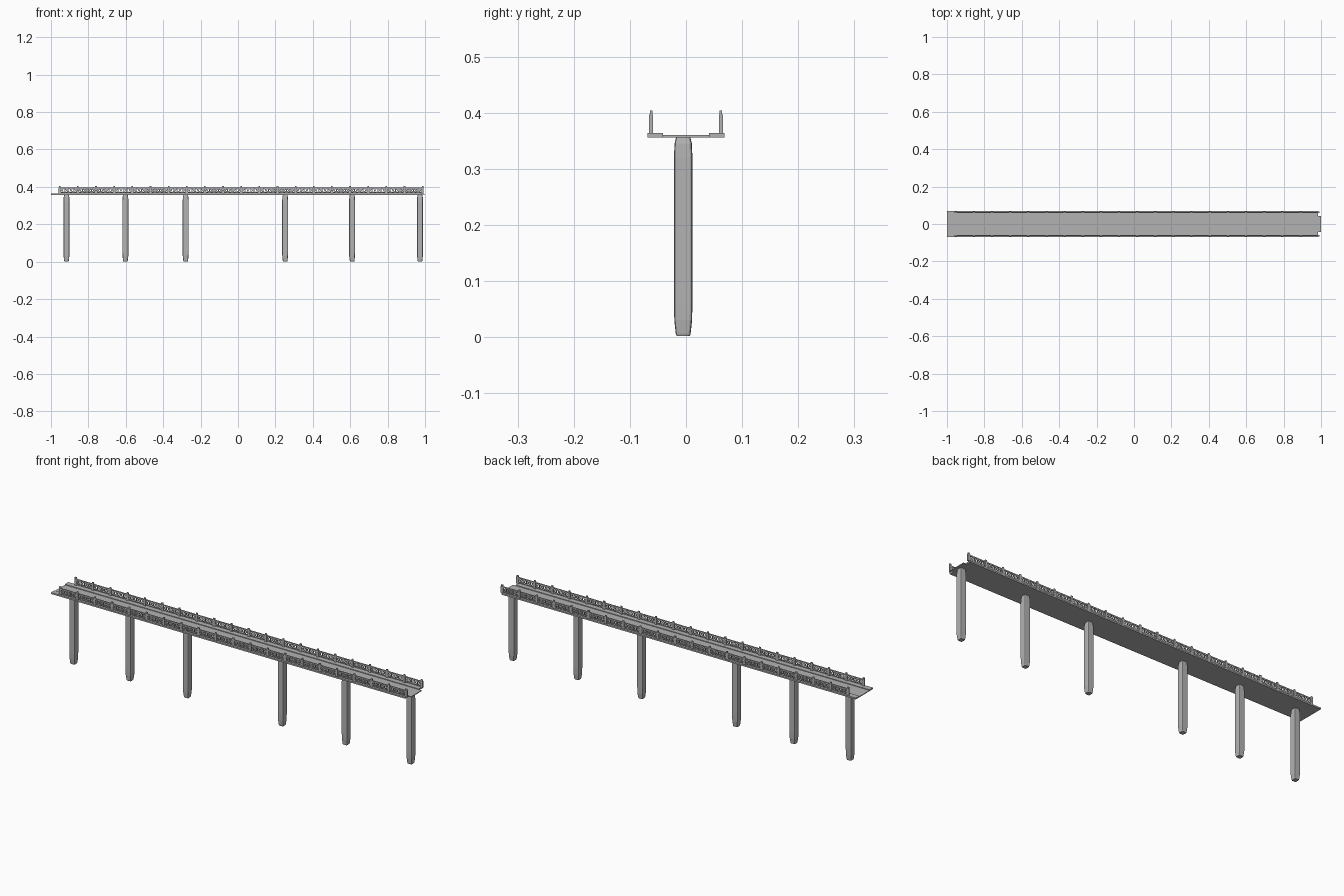
import bpy, bmesh
from math import pi
from mathutils import Matrix, Vector

cube = bpy.data.objects.get("Cube")
if cube:
    bpy.data.objects.remove(cube, do_unlink=True)

concrete = bpy.data.materials.new("concrete grey")
concrete.use_nodes = True
grey = (0.45, 0.45, 0.45, 1)
concrete.diffuse_color = grey
concrete.node_tree.nodes["Principled BSDF"].inputs["Base Color"].default_value = grey


def add_box(bm, lo, hi):
    lo, hi = Vector(lo), Vector(hi)
    size = Matrix.Diagonal((*(hi - lo), 1))
    return bmesh.ops.create_cube(bm, size=1, matrix=Matrix.Translation((lo + hi) / 2) @ size)["verts"]


def finish(bm, name):
    mesh = bpy.data.meshes.new(name)
    bm.to_mesh(mesh)
    bm.free()
    mesh.materials.append(concrete)
    obj = bpy.data.objects.new(name, mesh)
    bpy.context.collection.objects.link(obj)
    return obj


# Road slab, longer than the walkways at one end
bm = bmesh.new()
add_box(bm, (-1, -0.042, 0.356), (1, 0.042, 0.36))
finish(bm, "road_deck")

# Raised walkways along both edges
for side, name in ((1, "left"), (-1, "right")):
    ys = sorted((side * 0.041, side * 0.069))
    bm = bmesh.new()
    add_box(bm, (-1, ys[0], 0.356), (0.985, ys[1], 0.3635))
    finish(bm, name + "_walkway")

# Piers: rounded square columns narrowing at both ends
rings = [(0.002, 0.72), (0.006, 0.8), (0.03, 0.96), (0.06, 1), (0.32, 1), (0.345, 0.93), (0.357, 0.76)]
hx, hy, cut = 0.016, 0.0165, 0.0045
corners = [(hx - cut, -hy), (hx - cut / 3, -hy + cut / 3), (hx, -hy + cut)]
quarter = corners + [(x, -y) for x, y in reversed(corners)]
outline = quarter + [(-x, -y) for x, y in quarter]
for i, px in enumerate((-0.917, -0.602, -0.28, 0.252, 0.61, 0.973)):
    bm = bmesh.new()
    loops = [[bm.verts.new((px + x * s, -0.005 + y * s, z)) for x, y in outline] for z, s in rings]
    n = len(outline)
    for a, b in zip(loops, loops[1:]):
        for k in range(n):
            bm.faces.new((a[k], a[(k + 1) % n], b[(k + 1) % n], b[k]))
    bm.faces.new(list(reversed(loops[0])))
    bm.faces.new(loops[-1])
    finish(bm, f"pier_{i + 1}")

# Ornamental railings: posts, rails, mullions and diamond rosettes
bays, start, step = 20, -0.953, 0.097
for side, name in ((1, "left"), (-1, "right")):
    cy = side * 0.062
    bm = bmesh.new()
    for z0, z1 in ((0.367, 0.372), (0.39, 0.396)):
        add_box(bm, (start, cy - 0.002, z0), (start + bays * step, cy + 0.002, z1))
    for i in range(bays + 1):
        x = start + i * step
        add_box(bm, (x - 0.006, cy - 0.0035, 0.363), (x + 0.006, cy + 0.0035, 0.397))
        add_box(bm, (x - 0.0045, cy - 0.0025, 0.397), (x + 0.0045, cy + 0.0025, 0.404))
        if i == bays:
            break
        for k in range(1, 4):
            mx = x + step * k / 4
            add_box(bm, (mx - 0.002, cy - 0.0015, 0.371), (mx + 0.002, cy + 0.0015, 0.391))
        for k in range(4):
            centre = Vector((x + step * (k + 0.5) / 4, cy, 0.381))
            for tilt in (pi / 4, -pi / 4):
                verts = add_box(bm, (-0.013, -0.001, -0.0015), (0.013, 0.001, 0.0015))
                bmesh.ops.transform(bm, verts=verts, matrix=Matrix.Translation(centre) @ Matrix.Rotation(tilt, 4, "Y"))
            verts = add_box(bm, (-0.004, -0.0014, -0.004), (0.004, 0.0014, 0.004))
            bmesh.ops.transform(bm, verts=verts, matrix=Matrix.Translation(centre) @ Matrix.Rotation(pi / 4, 4, "Y"))
    finish(bm, name + "_railing")
